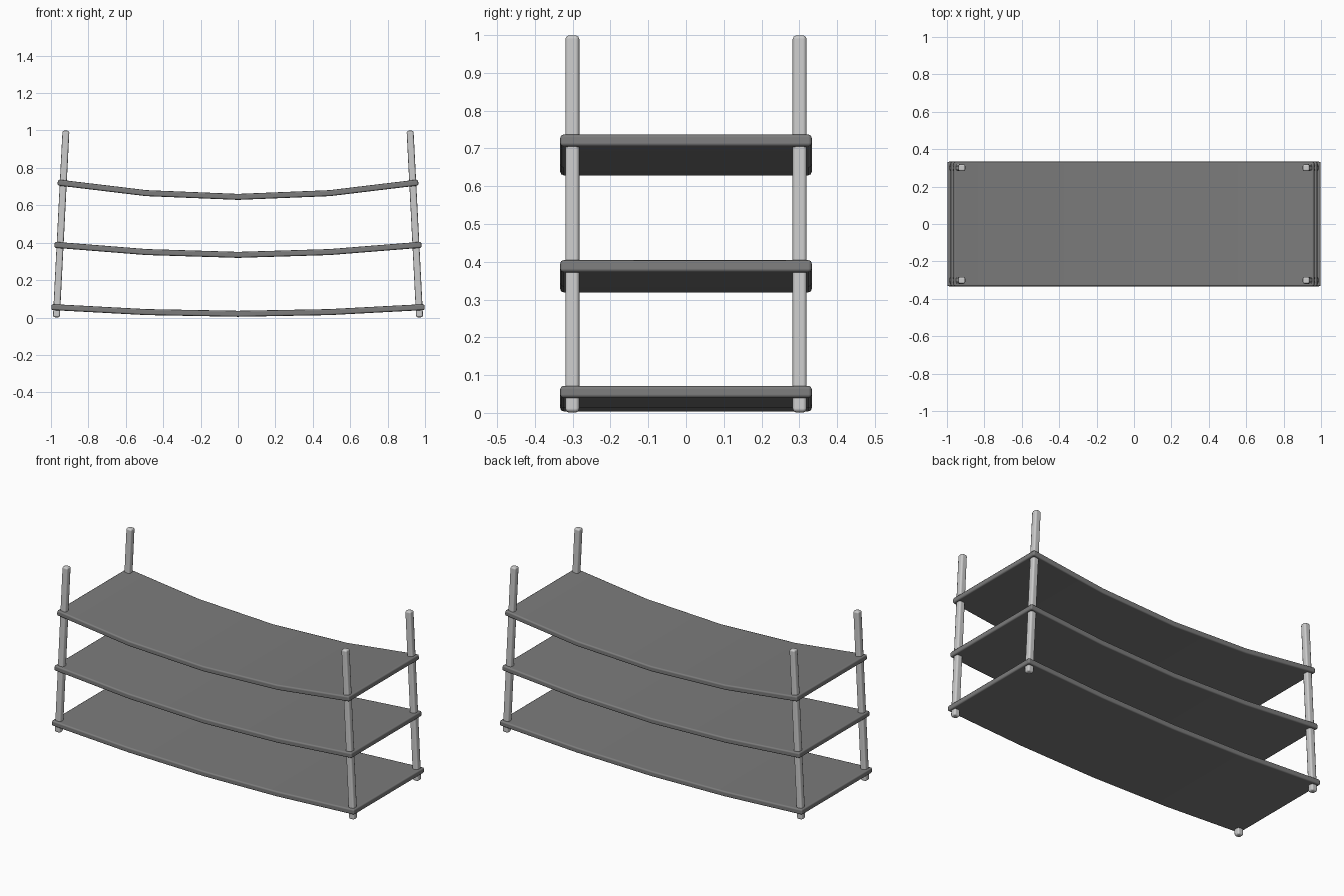
import bpy, bmesh
from mathutils import Vector

if "Cube" in bpy.data.objects:
    bpy.data.objects.remove(bpy.data.objects["Cube"])

dark = bpy.data.materials.new("dark_grey")
dark.diffuse_color = (0.2, 0.2, 0.2, 1)
dark.use_nodes = True
dark.node_tree.nodes["Principled BSDF"].inputs["Base Color"].default_value = dark.diffuse_color


def finish(name, bm, bevel):
    bmesh.ops.recalc_face_normals(bm, faces=bm.faces)
    for f in bm.faces:
        f.smooth = True
    me = bpy.data.meshes.new(name)
    bm.to_mesh(me)
    bm.free()
    ob = bpy.data.objects.new(name, me)
    bpy.context.collection.objects.link(ob)
    m = ob.modifiers.new("rounded_edges", 'BEVEL')
    m.width = bevel
    m.segments = 2
    m.limit_method = 'ANGLE'
    m.harden_normals = True
    return ob


def slab(name, path, thick, y0, y1, bevel):
    """Thicken a path in the xz plane and extrude it along y."""
    pts = [Vector(p) for p in path]
    top, low = [], []
    for i, p in enumerate(pts):
        d = (pts[min(i + 1, len(pts) - 1)] - pts[max(i - 1, 0)]).normalized()
        n = Vector((-d.y, d.x)) * thick / 2
        top.append(p + n)
        low.append(p - n)
    bm = bmesh.new()
    rings = []
    for t, b in zip(top, low):
        rings.append([bm.verts.new((q.x, y, q.y))
                      for q, y in ((t, y0), (t, y1), (b, y1), (b, y0))])
    for a, b in zip(rings, rings[1:]):
        for k in range(4):
            bm.faces.new((a[k], a[(k + 1) % 4], b[(k + 1) % 4], b[k]))
    bm.faces.new(rings[0])
    bm.faces.new(rings[-1])
    return finish(name, bm, bevel)


# Sagging dark shelves: half length, height at end, quarter and middle
for name, hx, ze, zq, zm in (("bottom_shelf", 0.998, 0.056, 0.029, 0.020),
                             ("middle_shelf", 0.981, 0.389, 0.350, 0.335),
                             ("top_shelf", 0.964, 0.722, 0.665, 0.645)):
    path = [(-hx, ze), (-0.49, zq), (0, zm), (0.49, zq), (hx, ze)]
    shelf = slab(name, path, 0.032, -0.333, 0.333, 0.009)
    shelf.data.materials.append(dark)

# Corner posts leaning inwards
for sx, side in ((-1, "left"), (1, "right")):
    for sy, depth in ((-1, "front"), (1, "back")):
        path = [(sx * 0.971, 0.001), (sx * 0.92, 0.999)]
        slab(f"{depth}_{side}_post", path, 0.037,
             sy * 0.301 - 0.0185, sy * 0.301 + 0.0185, 0.010)
